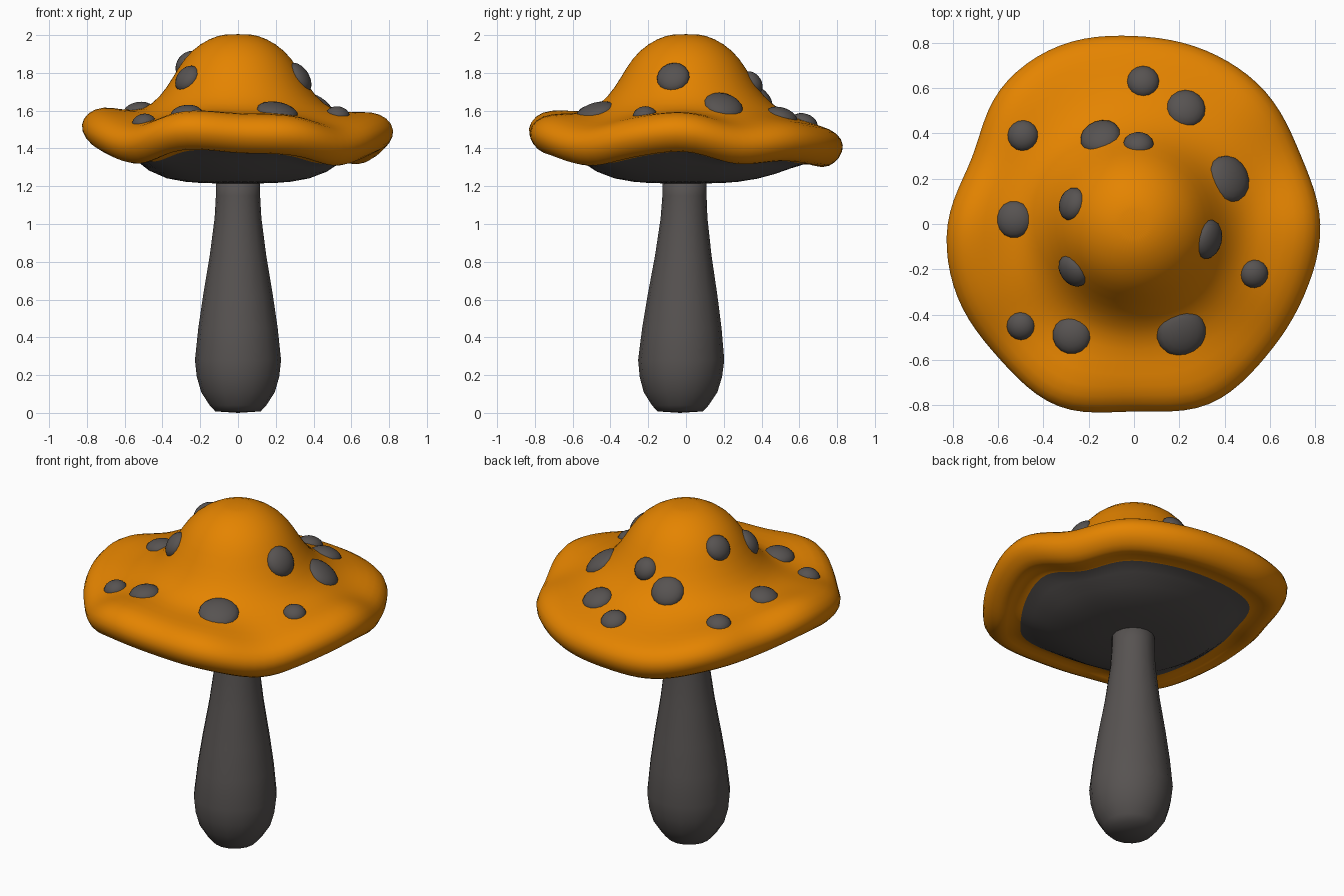
import bpy, bmesh, math
from mathutils import Vector, Matrix
from mathutils.bvhtree import BVHTree

if "Cube" in bpy.data.objects:
    bpy.data.objects.remove(bpy.data.objects["Cube"])


def material(name, col):
    m = bpy.data.materials.new(name)
    m.diffuse_color = (*col, 1)
    m.use_nodes = True
    m.node_tree.nodes["Principled BSDF"].inputs["Base Color"].default_value = m.diffuse_color
    return m


orange = material("orange cap", (0.78, 0.23, 0.0))
grey = material("dark grey", (0.095, 0.086, 0.083))


def lathe(name, profile_at, n, mats, rule=lambda i: 0):
    """Rings of n points; profile_at(angle) gives (x, y, z) points from pole to pole."""
    bm = bmesh.new()
    cols = [profile_at(2 * math.pi * k / n) for k in range(n)]
    count = len(cols[0])
    rings = []
    for i in range(count):
        if i in (0, count - 1):
            rings.append([bm.verts.new(cols[0][i])] * n)
        else:
            rings.append([bm.verts.new(c[i]) for c in cols])
    for i in range(count - 1):
        for k in range(n):
            j = (k + 1) % n
            quad = [rings[i][k], rings[i + 1][k], rings[i + 1][j], rings[i][j]]
            f = bm.faces.new(list(dict.fromkeys(quad)))
            f.material_index = rule(i)
            f.smooth = True
    bmesh.ops.recalc_face_normals(bm, faces=bm.faces[:])
    me = bpy.data.meshes.new(name)
    bm.to_mesh(me)
    bm.free()
    for m in mats:
        me.materials.append(m)
    ob = bpy.data.objects.new(name, me)
    bpy.context.collection.objects.link(ob)
    return ob


def wave(table, a):
    """Periodic smooth interpolation of evenly spaced values."""
    n = len(table)
    t = a / (2 * math.pi) * n
    i = int(math.floor(t))
    f = t - i
    p0, p1, p2, p3 = (table[(i + d) % n] for d in (-1, 0, 1, 2))
    return p1 + 0.5 * f * (p2 - p0 + f * (2*p0 - 5*p1 + 4*p2 - p3 + f * (3*(p1 - p2) + p3 - p0)))


# wavy cap: rim radius and height every 22.5 degrees, counter-clockwise from +x
RIM_R = [.82, .79, .82, .825, .825, .85, .835, .765, .82, .84, .835, .87, .82, .86, .82, .81]
RIM_Z = [1.50, 1.43, 1.45, 1.43, 1.42, 1.42, 1.47, 1.48, 1.53, 1.49, 1.43, 1.51, 1.49, 1.48, 1.42, 1.47]


def cap_profile(a):
    R, z = wave(RIM_R, a) + 0.016, wave(RIM_Z, a)
    w = z - 1.46
    pts = [(0, 2.005), (.1, 2.003), (.2, 1.957), (.285, 1.88), (.345, 1.775), (.41, 1.675),
           (.5, 1.6), (.61, 1.57 + .5 * w), (R - .12, z + .098), (R - .04, z + .065),
           (R, z), (R - .025, z - .07), (R - .085, z - .118), (R - .14, z - .115),
           (R - .2, z - .085), (.48, 1.26), (.28, 1.217), (0, 1.213)]
    return [(r * math.cos(a), r * math.sin(a), h) for r, h in pts]


cap = lathe("cap", cap_profile, 48, [orange, grey], lambda i: int(i >= 14))
sub = cap.modifiers.new("smooth", 'SUBSURF')
sub.levels = sub.render_levels = 1

# stem, bulging towards the foot and leaning slightly
STEM = [(0, 0), (.12, .008), (.15, .04), (.195, .11), (.218, .19), (.228, .28), (.21, .45),
        (.185, .62), (.15, .83), (.124, 1.03), (.117, 1.15), (.117, 1.26), (0, 1.28)]
lathe("stem", lambda a: [(r * math.cos(a), r * math.sin(a) - .031 + .02 * min(h, 1.2), h)
                         for r, h in STEM], 16, [grey])

# raised spots lying on the cap: x, y, radius
SPOTS = [(.04, .63, .07), (.23, .51, .085), (-.49, .39, .067), (-.15, .39, .088), (.02, .36, .065),
         (.42, .2, .103), (-.28, .09, .072), (-.53, .02, .08), (.335, -.07, .085), (.53, -.22, .062),
         (-.275, -.21, .075), (-.5, -.45, .062), (-.275, -.49, .083), (.21, -.48, .108)]
bpy.context.view_layer.update()
tree = BVHTree.FromObject(cap, bpy.context.evaluated_depsgraph_get())
for k, (x, y, r) in enumerate(SPOTS):
    loc, nrm, _, _ = tree.ray_cast(Vector((x, y, 3)), Vector((0, 0, -1)))
    bm = bmesh.new()
    bmesh.ops.create_uvsphere(bm, u_segments=16, v_segments=10, radius=1)
    bm.transform(Matrix.Translation(loc - nrm * .012) @ nrm.to_track_quat('Z', 'Y').to_matrix().to_4x4()
                 @ Matrix.Diagonal((r * 1.04, r * 1.04, .05, 1)))
    for f in bm.faces:
        f.smooth = True
    me = bpy.data.meshes.new("spot")
    bm.to_mesh(me)
    bm.free()
    me.materials.append(grey)
    bpy.context.collection.objects.link(bpy.data.objects.new("spot_%d" % (k + 1), me))
